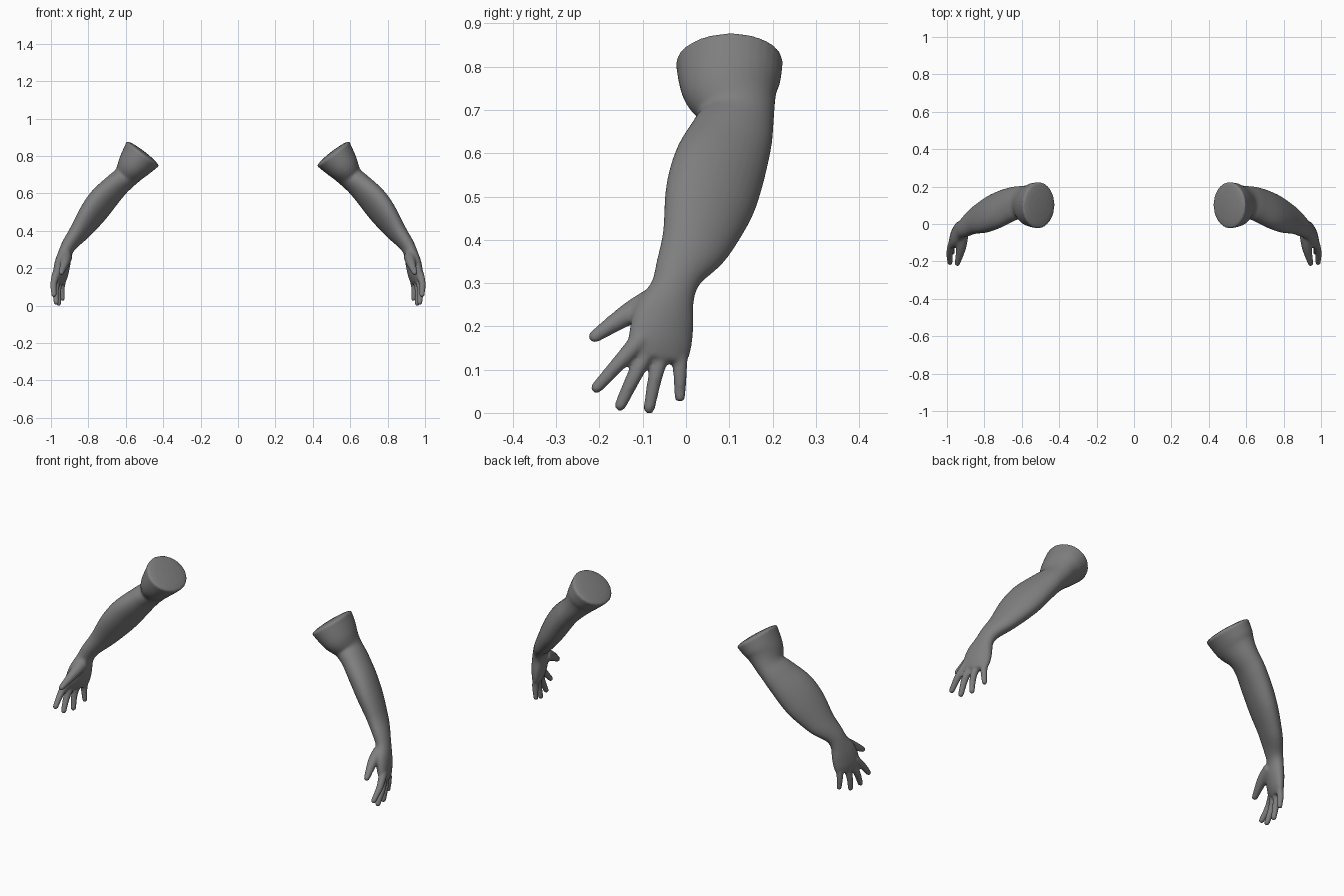
import bpy, bmesh, math
from mathutils import Vector

if "Cube" in bpy.data.objects:
    bpy.data.objects.remove(bpy.data.objects["Cube"])

SIDES = 32


def spline(pts, steps):
    """Catmull-Rom resampling of rows of numbers."""
    rows = [Vector(p) for p in pts]
    out = []
    for i in range(len(rows) - 1):
        p0, p1 = rows[max(i - 1, 0)], rows[i]
        p2, p3 = rows[i + 1], rows[min(i + 2, len(rows) - 1)]
        for s in range(steps):
            t = s / steps
            out.append(0.5 * (2 * p1 + (p2 - p0) * t + (2 * p0 - 5 * p1 + 4 * p2 - p3) * t * t
                              + (3 * p1 - p0 - 3 * p2 + p3) * t ** 3))
    out.append(rows[-1])
    return out


def loft(bm, rows, dome_start, dome_end, steps=5):
    """Closed tube of ellipses; row = x, y, z, half depth, half thickness, twist."""
    rows = spline(rows, steps)
    ctr = [Vector(r[:3]) for r in rows]
    rings = []
    for i, r in enumerate(rows):
        t = (ctr[min(i + 1, len(ctr) - 1)] - ctr[max(i - 1, 0)]).normalized()
        v = t.cross(Vector((0, 1, 0))).normalized()
        u = v.cross(t)
        w = math.radians(r[5])
        u, v = u * math.cos(w) - v * math.sin(w), v * math.cos(w) + u * math.sin(w)
        rings.append((ctr[i], t, u, v, r[3], r[4]))

    def domed(ring, h, sign):
        c, t, u, v, a, b = ring
        return [(c + t * sign * h * math.sin(k), t, u, v, a * math.cos(k), b * math.cos(k))
                for k in (0.4, 0.8, 1.2, 1.5)]

    rings = domed(rings[0], dome_start, -1)[::-1] + rings + domed(rings[-1], dome_end, 1)
    loops = []
    for c, t, u, v, a, b in rings:
        loops.append([bm.verts.new(c + u * a * math.cos(k) + v * b * math.sin(k))
                      for k in (2 * math.pi * j / SIDES for j in range(SIDES))])
    for la, lb in zip(loops, loops[1:]):
        for j in range(SIDES):
            n = (j + 1) % SIDES
            bm.faces.new((la[j], la[n], lb[n], lb[j]))
    bm.faces.new(loops[0][::-1])
    bm.faces.new(loops[-1])


bm = bmesh.new()

# upper arm stump, elbow, forearm, wrist and palm
loft(bm, [
    (.510, .100, .811, .124, .108, 0),
    (.555, .103, .752, .114, .090, 0),
    (.600, .116, .690, .088, .067, 6),
    (.652, .106, .640, .096, .064, 18),
    (.722, .077, .565, .110, .066, 25),
    (.780, .053, .490, .108, .062, 25),
    (.845, .024, .400, .084, .050, 22),
    (.898, -.013, .332, .059, .040, 15),
    (.922, -.030, .285, .053, .036, 14),
    (.938, -.050, .225, .072, .038, 18),
    (.950, -.060, .165, .077, .033, 20),
    (.957, -.065, .130, .072, .024, 20),
], .016, .012)

# fingers and thumb: base, middle, tip (x, y, z, radius)
digits = {
    "thumb": [(.922, -.065, .260, .036), (.925, -.130, .230, .026), (.945, -.212, .176, .0145)],
    "index": [(.972, -.105, .170, .022), (.986, -.155, .115, .0175), (.984, -.207, .058, .0135)],
    "middle": [(.962, -.080, .160, .020), (.975, -.118, .088, .0175), (.972, -.152, .017, .0135)],
    "ring": [(.950, -.052, .150, .020), (.962, -.071, .083, .0165), (.959, -.085, .011, .0135)],
    "little": [(.933, -.015, .160, .020), (.942, -.014, .100, .0165), (.938, -.014, .037, .0125)],
}
for pts in digits.values():
    loft(bm, [(x, y, z, r, r, 0) for x, y, z, r in pts], .01, .013)

bmesh.ops.recalc_face_normals(bm, faces=bm.faces)
mesh = bpy.data.meshes.new("arms")
bm.to_mesh(mesh)
bm.free()
arms = bpy.data.objects.new("arms", mesh)
bpy.context.collection.objects.link(arms)

# dark grey skin
grey = bpy.data.materials.new("dark_grey")
grey.diffuse_color = (0.21, 0.21, 0.21, 1)
grey.use_nodes = True
grey.node_tree.nodes["Principled BSDF"].inputs["Base Color"].default_value = grey.diffuse_color
mesh.materials.append(grey)

# fuse into one skin, soften, then mirror to the other side
fuse = arms.modifiers.new("fuse", 'REMESH')
fuse.mode = 'VOXEL'
fuse.voxel_size = 0.006
fuse.use_smooth_shade = True
soft = arms.modifiers.new("soften", 'SMOOTH')
soft.factor = 0.5
soft.iterations = 4
mirror = arms.modifiers.new("mirror", 'MIRROR')
mirror.use_axis[0] = True
mirror.use_clip = False
